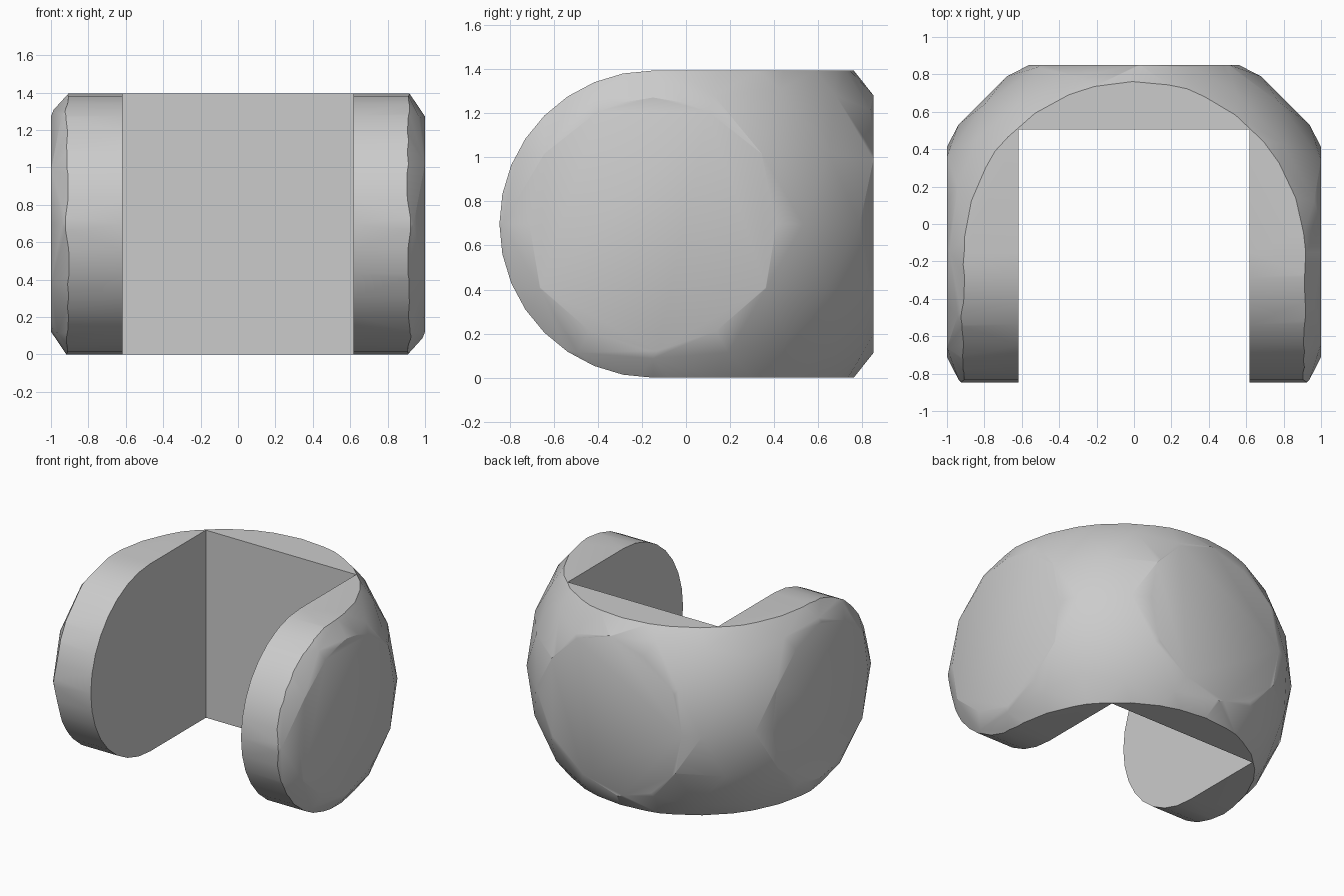
import bpy, bmesh
from math import sin, cos, pi
from mathutils import Vector, Matrix

if "Cube" in bpy.data.objects:
    bpy.data.objects.remove(bpy.data.objects["Cube"])

CENTRE = Vector((0, -0.15, 0.697))
BALL_R, ROUND_R, SEGMENTS = 1.16, 0.697, 32

grey = bpy.data.materials.new("plain grey")
grey.use_nodes = True
grey.diffuse_color = (0.6, 0.6, 0.6, 1)
grey.node_tree.nodes["Principled BSDF"].inputs["Base Color"].default_value = (0.6, 0.6, 0.6, 1)


def clip(bm, normal, distance):
    """Cut away everything beyond a plane and cap the opening."""
    n = Vector(normal)
    cut = bmesh.ops.bisect_plane(bm, geom=bm.verts[:] + bm.edges[:] + bm.faces[:],
                                 plane_co=CENTRE + n * distance, plane_no=n,
                                 dist=1e-5, clear_outer=True)
    edges = [e for e in cut["geom_cut"] if isinstance(e, bmesh.types.BMEdge)]
    bmesh.ops.holes_fill(bm, edges=edges)


def make_object(name, bm):
    bmesh.ops.recalc_face_normals(bm, faces=bm.faces[:])
    mesh = bpy.data.meshes.new(name)
    bm.to_mesh(mesh)
    bm.free()
    mesh.materials.append(grey)
    obj = bpy.data.objects.new(name, mesh)
    bpy.context.collection.objects.link(obj)
    return obj


# Ball trimmed flat at the sides, back, top and bottom
bm = bmesh.new()
bmesh.ops.create_icosphere(bm, subdivisions=3, radius=BALL_R,
                           matrix=Matrix.Translation(CENTRE))
for side in (1, -1):
    clip(bm, (side, 0, 0), 1)
    clip(bm, (0, 0, side), ROUND_R)
clip(bm, (0, 1, 0), 1)

# Half-round front ends
step = 2 * pi / SEGMENTS
for i in range(SEGMENTS // 2):
    a = (i + 0.5) * step
    clip(bm, (0, -sin(a), cos(a)), ROUND_R * cos(step / 2))
body = make_object("bracket_body", bm)

# Open slot between the two arms
bm = bmesh.new()
bmesh.ops.create_cube(bm, size=1, matrix=Matrix.Translation((0, -0.5, 0.7))
                      @ Matrix.Diagonal((1.235, 2.01, 3, 1)))
cutter = make_object("slot_cutter", bm)
cutter.hide_render = True
slot = body.modifiers.new("slot", "BOOLEAN")
slot.operation, slot.object, slot.solver = "DIFFERENCE", cutter, "EXACT"

bpy.ops.object.select_all(action="DESELECT")
body.select_set(True)
bpy.context.view_layer.objects.active = body
bpy.ops.object.modifier_apply(modifier="slot")
bpy.data.objects.remove(cutter)
bpy.ops.object.shade_smooth_by_angle(angle=pi / 6)
